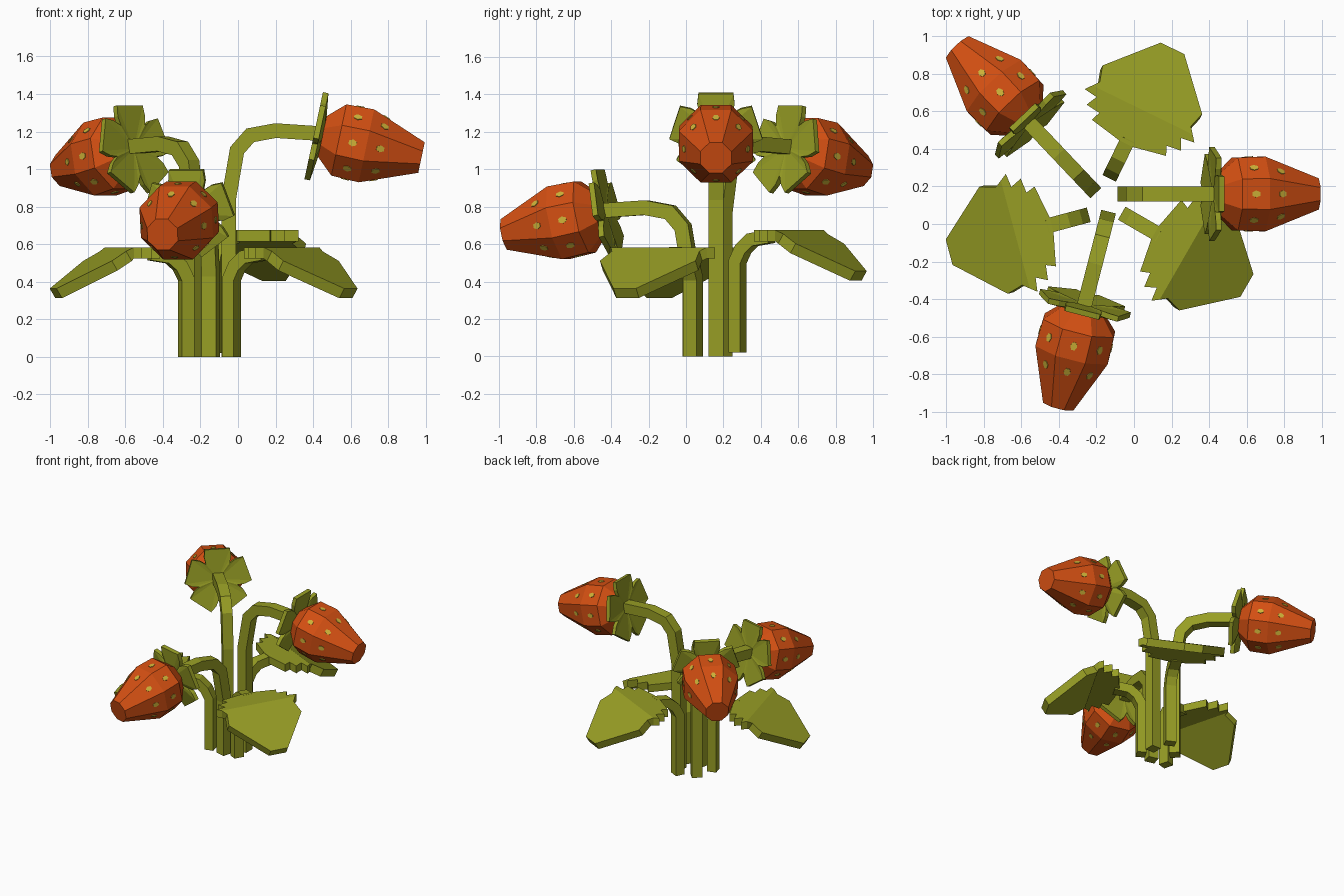
import bpy, bmesh, math
from mathutils import Matrix, Vector

if "Cube" in bpy.data.objects:
    bpy.data.objects.remove(bpy.data.objects["Cube"])

def material(name, rgb):
    m = bpy.data.materials.new(name)
    m.diffuse_color = (*rgb, 1)
    m.use_nodes = True
    m.node_tree.nodes["Principled BSDF"].inputs["Base Color"].default_value = m.diffuse_color
    return m

GREEN = material("leaf_green", (0.31, 0.34, 0.018))
RED = material("berry_orange_red", (0.65, 0.078, 0.006))
YELLOW = material("seed_yellow", (0.62, 0.45, 0.04))

def finish(name, bm, matrix, mat):
    bmesh.ops.recalc_face_normals(bm, faces=bm.faces)
    bm.transform(matrix)
    me = bpy.data.meshes.new(name)
    bm.to_mesh(me)
    bm.free()
    me.materials.append(mat)
    bpy.context.collection.objects.link(bpy.data.objects.new(name, me))

def loft(bm, rings, cap=True):
    """Skin a list of closed rings of points."""
    vs = [[bm.verts.new(p) for p in r] for r in rings]
    n = len(vs[0])
    for a, b in zip(vs, vs[1:]):
        for i in range(n):
            bm.faces.new((a[i], a[(i + 1) % n], b[(i + 1) % n], b[i]))
    if cap:
        bm.faces.new(vs[0])
        bm.faces.new(vs[-1])
    return vs

# Square stalk swept along a path in the local x-z plane
def stalk(name, path, frame, w=0.04, t=0.039):
    pts = [Vector((x, 0, z)) for x, z in path]
    rings = []
    for i, p in enumerate(pts):
        d1 = (p - pts[max(i - 1, 0)]).normalized()
        d2 = (pts[min(i + 1, len(pts) - 1)] - p).normalized()
        d = (d1 + d2).normalized()
        half = t / max(d.dot(d1), d.dot(d2))
        n = Vector((-d.z, 0, d.x)) * half
        y = Vector((0, w, 0))
        rings.append([p + n + y, p + n - y, p - n - y, p - n + y])
    bm = bmesh.new()
    loft(bm, rings)
    finish(name, bm, frame, GREEN)

def ring(r, z, n=8):
    return [Vector((r * math.cos((i + .5) * math.tau / n),
                    r * math.sin((i + .5) * math.tau / n), z)) for i in range(n)]

# Five-lobed cap behind the berry
def calyx(name, frame):
    outline = []
    for k in range(5):
        for r, a in ((0.15, -36), (0.2, -30), (0.25, -22), (0.25, 22), (0.2, 30)):
            ang = math.radians(180 + 72 * k + a)
            outline.append((r * math.cos(ang), r * math.sin(ang)))
    bm = bmesh.new()
    back, front = loft(bm, [[(x, y, z) for x, y in outline] for z in (-0.016, 0.014)], False)
    for layer, z in ((back, 0.0), (front, 0.045)):
        c = bm.verts.new((0, 0, z))
        for i in range(len(layer)):
            bm.faces.new((layer[i], layer[(i + 1) % len(layer)], c))
    finish(name, bm, frame, GREEN)

# Faceted berry body and its thin seed plates
PROFILE = ((0.03, 0.12), (0.06, 0.15), (0.12, 0.21), (0.27, 0.215), (0.57, 0.09))

def berry(name, frame):
    bm = bmesh.new()
    loft(bm, [ring(r, z) for z, r in PROFILE])
    finish(name, bm, frame, RED)
    bm = bmesh.new()
    for (z0, r0), (z1, r1), f in ((PROFILE[2], PROFILE[3], 0.5), (PROFILE[3], PROFILE[4], 0.25)):
        k = math.cos(math.pi / 8)
        z, r = z0 + (z1 - z0) * f, (r0 + (r1 - r0) * f) * k
        lean = math.atan2((r0 - r1) * k, z1 - z0)
        for i in range(8):
            m = (Matrix.Rotation(i * math.tau / 8, 4, 'Z') @ Matrix.Translation((r, 0, z))
                 @ Matrix.Rotation(math.pi / 2 - lean, 4, 'Y'))
            plate = [[m @ Vector((p.x * 1.3, p.y, h)) for p in ring(0.019, 0, 6)]
                     for h in (-0.003, 0.004)]
            loft(bm, plate)
    finish(name + "_seeds", bm, frame, YELLOW)

# Serrated leaf blade, folded down towards the tip
HALF = ((0.17, 0.04), (0.205, 0.22), (0.255, 0.2), (0.265, 0.28), (0.325, 0.25),
        (0.335, 0.325), (0.405, 0.27), (0.49, 0.295), (0.735, 0.07))

def leaf(name, top, frame):
    outline = list(HALF) + [(u, -v) for u, v in reversed(HALF)]
    bm = bmesh.new()
    loft(bm, [[(u, v, z) for u, v in outline] for z in (-0.06, 0)])
    fold, a = 0.37, math.radians(31)
    bmesh.ops.bisect_plane(bm, geom=bm.verts[:] + bm.edges[:] + bm.faces[:],
                           plane_co=(fold, 0, 0), plane_no=(1, 0, 0))
    for v in bm.verts:
        du = v.co.x - fold
        if du > 1e-4:
            v.co.x += v.co.z * math.sin(a)
            v.co.z = v.co.z * math.cos(a) - du * math.tan(a)
        v.co.z += top
    finish(name, bm, frame, GREEN)

def frame_at(x, y, heading):
    return Matrix.Translation((x, y, 0)) @ Matrix.Rotation(math.radians(heading), 4, 'Z')

# Three fruiting stalks: name, base, heading, height of cap centre
for name, x, y, heading, h in (("right", -0.05, 0.16, 0, 1.18),
                               ("back", -0.23, 0.193, 133.5, 1.11),
                               ("front", -0.145, 0.028, -104.5, 0.77)):
    f = frame_at(x, y, heading)
    stalk(name + "_berry_stem", ((0, 0), (0, h - 0.34), (0.045, h - 0.08), (0.115, h),
                                 (0.25, h + 0.025), (0.475, h + 0.01)), f)
    head = f @ Matrix.Translation((0.47, 0, h)) @ Matrix.Rotation(math.radians(102), 4, 'Y')
    calyx(name + "_calyx", head)
    berry(name + "_berry", head)

# Three leaf stalks: name, base, heading, foot height, blade top height
for name, x, y, heading, foot, top in (("left", -0.275, 0.04, 195, 0, 0.583),
                                       ("back", -0.117, 0.275, 64, 0.02, 0.675),
                                       ("right", -0.035, 0.04, -30, 0, 0.583)):
    f = frame_at(x, y, heading)
    stalk(name + "_leaf_stem", ((0, foot), (0, top - 0.17), (0.035, top - 0.1),
                                (0.09, top - 0.052), (0.2, top - 0.034)), f, 0.04, 0.035)
    leaf(name + "_leaf", top, f)
